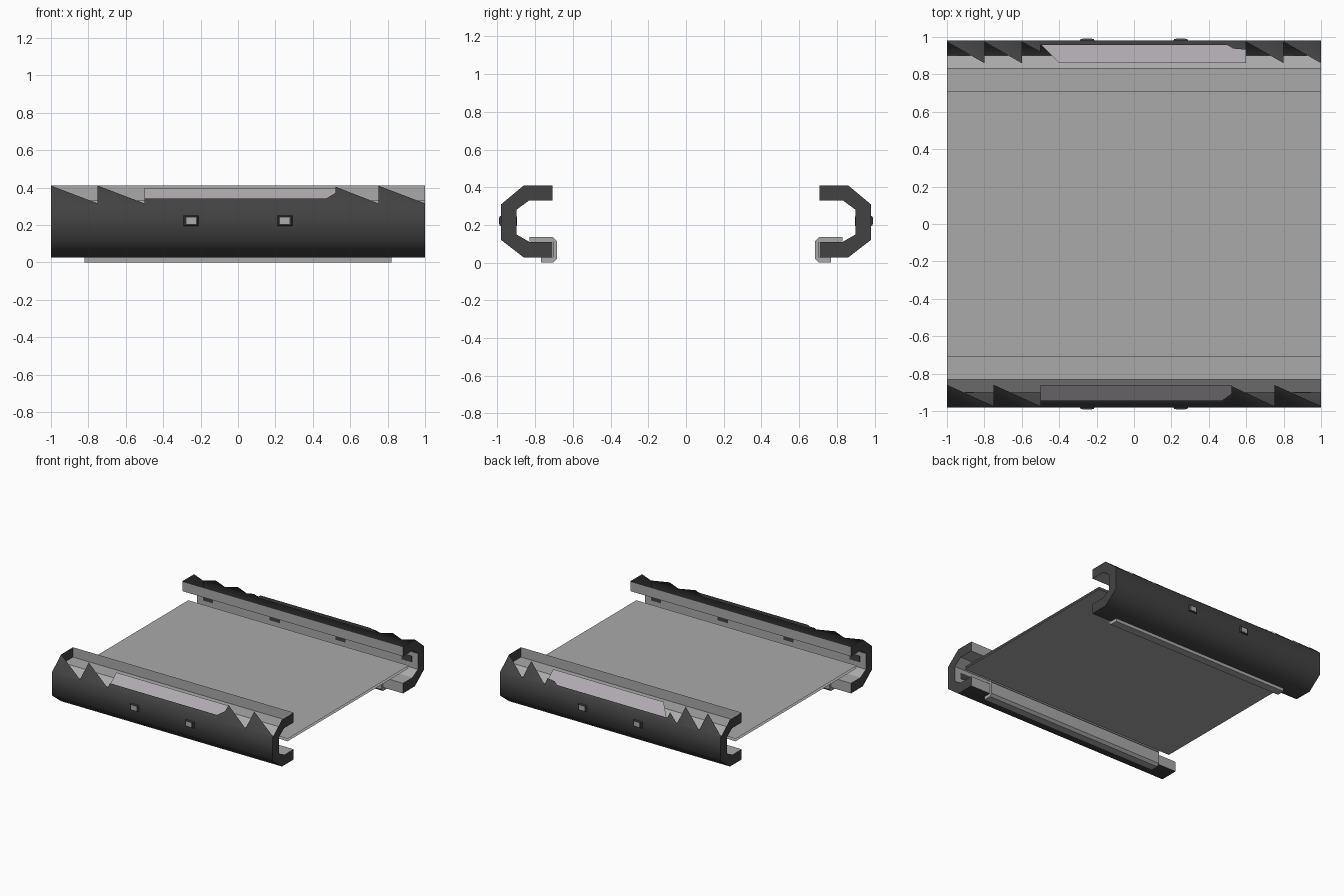
import bpy, bmesh

cube = bpy.data.objects.get("Cube")
if cube:
    bpy.data.objects.remove(cube, do_unlink=True)


def material(name, rgb):
    m = bpy.data.materials.new(name)
    m.use_nodes = True
    m.diffuse_color = (*rgb, 1)
    m.node_tree.nodes["Principled BSDF"].inputs["Base Color"].default_value = (*rgb, 1)
    return m


DARK = material("charcoal", (0.055, 0.055, 0.055))
GREY = material("mid_grey", (0.4, 0.4, 0.4))
PALE = material("pale_grey", (0.43, 0.4, 0.43))


def finish(bm, name, mat, smooth=None):
    me = bpy.data.meshes.new(name)
    bm.to_mesh(me)
    bm.free()
    me.materials.append(mat)
    ob = bpy.data.objects.new(name, me)
    bpy.context.collection.objects.link(ob)
    if smooth:
        bpy.ops.object.select_all(action='DESELECT')
        ob.select_set(True)
        bpy.context.view_layer.objects.active = ob
        bpy.ops.object.shade_smooth_by_angle(angle=smooth)
    return ob


def sheet(bm, profile, side, x0, x1):
    """Open strip of faces along x, following a (y, z) profile."""
    pts = profile if side > 0 else profile[::-1]
    a, b = [[bm.verts.new((x, side * y, z)) for y, z in pts] for x in (x0, x1)]
    for i in range(len(pts) - 1):
        bm.faces.new((a[i], b[i], b[i + 1], a[i + 1]))


def prism(name, profile, side, half, mat):
    """Closed solid along x with a (y, z) outline."""
    bm = bmesh.new()
    f = bm.faces.new([bm.verts.new((-half, side * y, z)) for y, z in profile])
    new = bmesh.ops.extrude_face_region(bm, geom=[f])["geom"]
    bmesh.ops.translate(bm, vec=(2 * half, 0, 0),
                        verts=[v for v in new if isinstance(v, bmesh.types.BMVert)])
    bmesh.ops.recalc_face_normals(bm, faces=bm.faces)
    return finish(bm, name, mat)


def block(name, centre, size, mat, side=1, taper=1.0):
    """Box whose outward (side) face can be narrowed."""
    bm = bmesh.new()
    bmesh.ops.create_cube(bm, size=1)
    for v in bm.verts:
        k = taper if v.co.y * side > 0 else 1
        v.co = [c + p * s * q for c, p, s, q in zip(centre, v.co, size, (k, 1, k))]
    return finish(bm, name, mat)


# Rail cross-section, seen from the end
outer = [(.86, .41), (.98, .31), (.98, .12), (.86, .027), (.707, .027)]
inner = [(.707, .027), (.707, .11), (.83, .11), (.90, .15),
         (.90, .28), (.832, .33), (.707, .33), (.707, .41)]
hook = [(.83, .135), (.705, .135), (.685, .115), (.685, .02), (.705, 0),
        (.77, 0), (.77, .026), (.706, .026), (.706, .112), (.83, .112)]

# Upper edge of the sloped skin: (x, height fraction up the slope)
front_teeth = [(-1, 1), (-.75, .05), (-.75, 1), (-.5, .05), (-.5, .3), (.47, .3),
               (.52, .6), (.52, .95), (.75, .05), (.75, 1), (1, .05)]
back_teeth = [(-1, .05), (-.8, 1), (-.8, .05), (-.6, 1), (-.6, .05), (-.5, .5),
              (-.5, .2), (.5, .2), (.53, .35), (.6, .4), (.6, .05),
              (.8, 1), (.8, .05), (1, 1)]


def slope(x, t, side, sink=0):
    return (x, side * (.98 - .12 * t - sink * .64), .31 + .10 * t - sink * .77)


for side, label, teeth, panel_start, panel_end in (
        (-1, "front", front_teeth, -.5, .52), (1, "back", back_teeth, -.4, .6)):
    # Dark outer skin: wall, underside and the slope cut into saw teeth
    bm = bmesh.new()
    for (x0, t0), (x1, t1) in zip(teeth, teeth[1:]):
        if x1 > x0:
            sheet(bm, outer[1:], side, x0, x1)
            quad = [slope(x0, 0, side), slope(x1, 0, side),
                    slope(x1, t1, side), slope(x0, t0, side)]
            bm.faces.new([bm.verts.new(p) for p in (quad if side < 0 else quad[::-1])])
    bmesh.ops.remove_doubles(bm, verts=bm.verts, dist=.0001)
    finish(bm, label + "_rail_skin", DARK, 1.0)

    # Pale panel behind the long opening
    bm = bmesh.new()
    quad = [slope(x, t, side, .01) for x, t in
            ((-.5, .1), (panel_end, .1), (panel_end, .94), (panel_start, .94))]
    bm.faces.new([bm.verts.new(p) for p in (quad if side < 0 else quad[::-1])])
    finish(bm, label + "_light_panel", PALE)

    # Grey inner lining of the channel
    bm = bmesh.new()
    sheet(bm, inner[::-1], side, -1, 1)
    finish(bm, label + "_rail_lining", GREY)

    # C-shaped end caps
    bm = bmesh.new()
    for x in (-1, 1):
        f = bm.faces.new([bm.verts.new((x, side * y, z)) for y, z in outer + inner[1:]])
        f.normal_update()
        if f.normal.x * x < 0:
            f.normal_flip()
    finish(bm, label + "_rail_ends", DARK)

    # Liner hooked around the lower lip
    prism(label + "_lip_liner", hook, side, .82, GREY)

    # Small framed lamps on the outside
    for x in (-.25, .25):
        block(label + "_lamp_frame", (x, side * .983, .222), (.085, .014, .058), DARK, side, .8)
        block(label + "_lamp", (x, side * .989, .222), (.05, .005, .036), PALE)

    # Dark fittings on the inner wall
    for i in range(4):
        block(label + "_inner_fitting", (-.9 + .6 * i, side * .9, .22), (.09, .005, .05), DARK)

# Thin deck between the rails: an upper and a lower sheet, facing apart
for label, z, side in (("deck_top", .225, 1), ("deck_underside", .205, -1)):
    bm = bmesh.new()
    sheet(bm, [(-.785 * side, z), (.785 * side, z)], 1, -1, 1)
    finish(bm, label, GREY)
